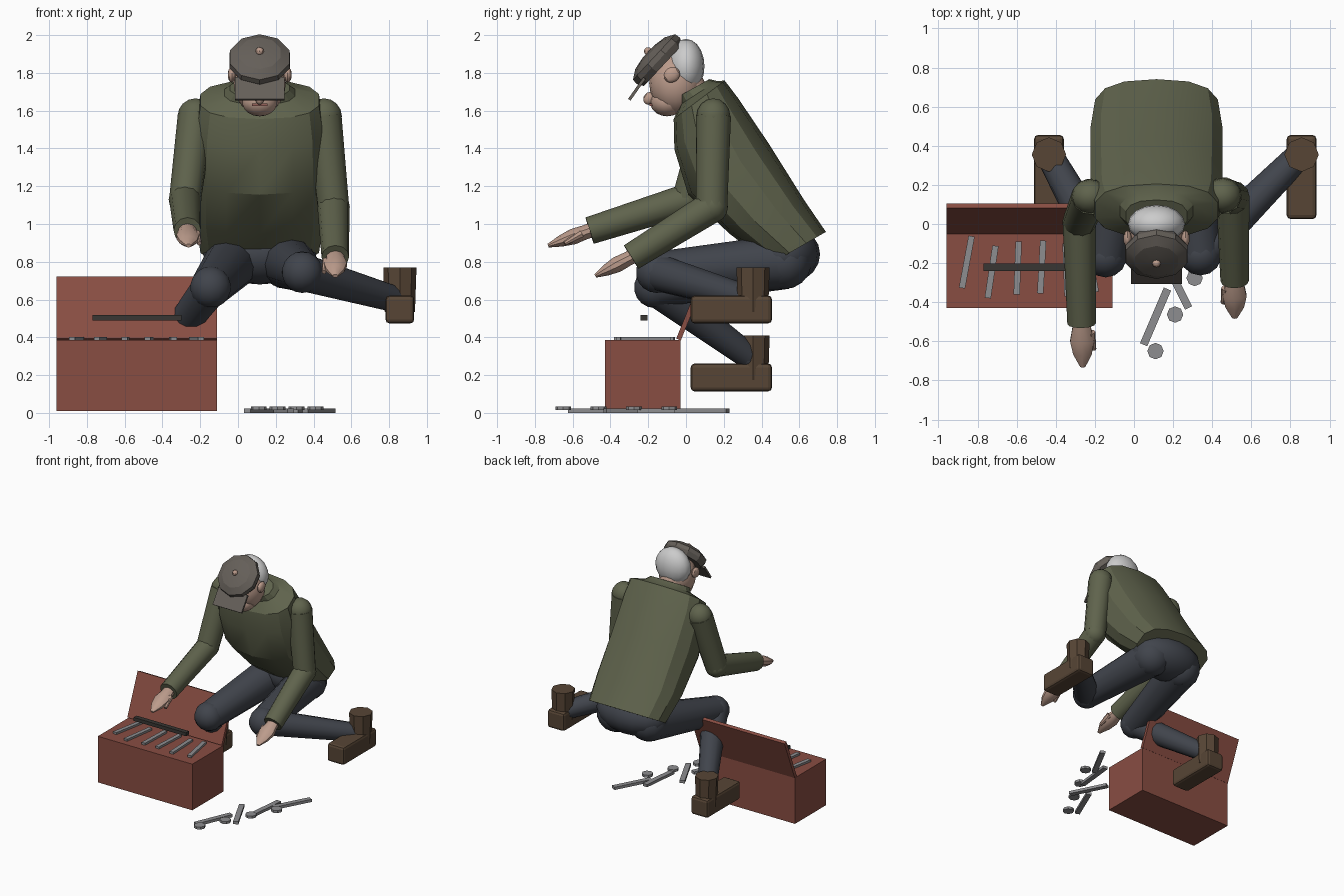
import bpy, bmesh
from math import cos, sin, pi, radians, atan2
from mathutils import Vector as V, Matrix as M

if "Cube" in bpy.data.objects:
    bpy.data.objects.remove(bpy.data.objects["Cube"])


def mat(name, c):
    m = bpy.data.materials.new(name)
    m.diffuse_color = (*c, 1)
    m.use_nodes = True
    m.node_tree.nodes["Principled BSDF"].inputs["Base Color"].default_value = m.diffuse_color
    return m


RED = mat("red_paint", (.25, .075, .055))
GREEN = mat("olive_wool", (.115, .125, .073))
DENIM = mat("dark_denim", (.052, .058, .072))
LEATHER = mat("brown_leather", (.095, .06, .036))
SKIN = mat("skin", (.5, .33, .26))
TWEED = mat("cap_cloth", (.13, .115, .10))
HAIR = mat("grey_hair", (.6, .6, .58))
METAL = mat("metal", (.27, .27, .28))
DARK = mat("dark_handle", (.04, .037, .033))
LIP = mat("lips", (.3, .12, .1))


def finish(bm, name, m, angle=35):
    bmesh.ops.recalc_face_normals(bm, faces=bm.faces)
    me = bpy.data.meshes.new(name)
    bm.to_mesh(me)
    bm.free()
    ob = bpy.data.objects.new(name, me)
    bpy.context.collection.objects.link(ob)
    me.materials.append(m)
    if angle:
        bpy.ops.object.select_all(action='DESELECT')
        ob.select_set(True)
        bpy.context.view_layer.objects.active = ob
        bpy.ops.object.shade_smooth_by_angle(angle=radians(angle))
    return ob


def box(name, c, size, m, rot=(0, 0, 0), bevel=0):
    bm = bmesh.new()
    bmesh.ops.create_cube(bm, size=1, matrix=M.Diagonal((*size, 1)))
    if bevel:
        bmesh.ops.bevel(bm, geom=bm.edges[:], offset=bevel, segments=2, affect='EDGES', profile=.5)
    ob = finish(bm, name, m, 0)
    ob.location, ob.rotation_euler = c, rot
    return ob


def ball(name, c, r, m, rot=(0, 0, 0), seg=14):
    bm = bmesh.new()
    bmesh.ops.create_uvsphere(bm, u_segments=seg, v_segments=seg // 2 + 2, radius=1,
                              matrix=M.Diagonal((*r, 1)))
    ob = finish(bm, name, m)
    ob.location, ob.rotation_euler = c, rot
    return ob


def rod(name, a, b, r1, r2, m, seg=12):
    a, b = V(a), V(b)
    bm = bmesh.new()
    bmesh.ops.create_cone(bm, cap_ends=True, segments=seg, radius1=r1, radius2=r2, depth=(b - a).length,
                          matrix=M.Translation((a + b) / 2) @ (b - a).to_track_quat('Z', 'Y').to_matrix().to_4x4())
    return finish(bm, name, m)


def loft(name, rings, m, n=12, power=2.0, angle=35):
    # each ring: centre, half-axis u, half-axis v
    bm = bmesh.new()
    loops = []
    for c, u, v in rings:
        loop = []
        for i in range(n):
            t = 2 * pi * (i + .5) / n
            ca, sa = [abs(k) ** (2 / power) * (1 if k > 0 else -1) for k in (cos(t), sin(t))]
            loop.append(bm.verts.new(V(c) + V(u) * ca + V(v) * sa))
        loops.append(loop)
    for p, q in zip(loops, loops[1:]):
        for i in range(n):
            bm.faces.new((p[i], p[(i + 1) % n], q[(i + 1) % n], q[i]))
    bm.faces.new(loops[0])
    bm.faces.new(loops[-1])
    return finish(bm, name, m, angle)


CX = .115  # body centre line

# Sweater: rings from hem to neck as front point, back point, half-width
rings = []
for fy, fz, by, bz, w in [(.45, .79, .735, .955, .32), (.24, .95, .62, 1.12, .345),
                          (.02, 1.16, .43, 1.42, .345), (-.055, 1.40, .27, 1.66, .34),
                          (-.06, 1.56, .20, 1.755, .32), (-.025, 1.635, .16, 1.755, .19),
                          (-.04, 1.675, .12, 1.765, .16)]:
    f, b = V((CX, fy, fz)), V((CX, by, bz))
    rings.append(((f + b) / 2, (w, 0, 0), (b - f) / 2 * 1.04))
loft("sweater_body", rings, GREEN, n=14, power=2.5, angle=25)

# Sleeves and hands
for side, s, e, w, h in [
        ("right", (-.225, .14, 1.57), (-.28, .01, 1.13), (-.268, -.51, .965), (-.262, -.73, .885)),
        ("left", (.455, .145, 1.57), (.505, .135, 1.09), (.515, -.29, .825), (.515, -.48, .725))]:
    ball(side + "_shoulder", s, (.095, .09, .095), GREEN, seg=12)
    rod(side + "_upper_sleeve", s, e, .095, .085, GREEN)
    ball(side + "_elbow", e, (.087, .087, .087), GREEN, seg=12)
    rod(side + "_forearm_sleeve", e, w, .085, .073, GREEN)
    w, h = V(w), V(h)
    d = h - w
    up = V((1, 0, 0)).cross(d.normalized())
    loft(side + "_hand", [(w + d * t, V((a, 0, 0)), up * b) for t, a, b in
                          [(-.15, .045, .04), (.1, .05, .038), (.4, .064, .042), (.7, .05, .03), (1, .014, .01)]],
         SKIN, n=10)
    k = 1 if side == "right" else -1
    p = w + d * .2 + V((.045 * k, 0, 0))
    rod(side + "_thumb", p, p + d * .4 + V((.015 * k, 0, -.02)), .024, .012, SKIN, 8)

# Hips, trousers and boots
ball("hips", (CX, .52, .84), (.30, .19, .16), DENIM, seg=16)
for side, hip, knee, ankle, boot in [
        ("right", (-.03, .52, .80), (-.145, -.165, .665), (-.42, .33, .30), (-.435, .355, .115)),
        ("left", (.26, .52, .80), (.34, -.155, .745), (.84, .345, .60), (.857, .355, .475))]:
    ball(side + "_seat", hip, (.15, .145, .145), DENIM)
    rod(side + "_thigh", hip, knee, .145, .108, DENIM)
    ball(side + "_knee", knee, (.11, .11, .11), DENIM)
    rod(side + "_shin", knee, ankle, .1, .07, DENIM)
    ball(side + "_ankle", ankle, (.072, .072, .072), DENIM, seg=12)
    x, y, z = boot
    box(side + "_boot_foot", (x, .24, z + .0725), (.152, .43, .147), LEATHER, bevel=.02)
    rod(side + "_boot_shaft", (x, y, z + .06), (x, y, z + .295), .08, .088, LEATHER, 8)

# Head
rod("neck", (CX, .08, 1.6), (CX, .0, 1.75), .085, .09, SKIN)
ball("face", (CX, -.055, 1.745), (.138, .14, .165), SKIN, seg=16)
ball("jaw", (CX, -.1, 1.645), (.095, .09, .075), SKIN)
ball("hair", (CX, .0, 1.835), (.146, .098, .145), HAIR, seg=16)
ball("nose", (CX, -.195, 1.665), (.024, .03, .035), SKIN, (radians(-30), 0, 0), 10)
box("mouth", (CX, -.183, 1.632), (.08, .02, .012), LIP)
for k, side in ((-1, "right"), (1, "left")):
    ball(side + "_ear", (CX + k * .148, -.075, 1.79), (.022, .045, .04), SKIN, (radians(35), 0, 0), 10)

# Flat cap with button and peak
n = V((0, -.73, .68))
c = V((CX, -.132, 1.85))
side = V((0, .68, .73))
loft("cap", [(c + n * h, V((r, 0, 0)), side * r) for h, r in
             [(-.015, .15), (.02, .168), (.05, .165), (.08, .115), (.092, .045)]], TWEED, n=10, angle=20)
ball("cap_button", c + n * .094, (.022, .022, .022), SKIN, seg=8)
box("cap_peak", (CX, -.26, 1.715), (.26, .14, .016), TWEED, (radians(55), 0, 0))

# Toolbox with open lid and loose handle bar
box("toolbox", (-.535, -.23, .1975), (.85, .40, .375), RED)
box("toolbox_lid", (-.535, .027, .553), (.85, .026, .355), RED, (radians(-22), 0, 0))
box("toolbox_handle", (-.535, -.222, .503), (.47, .038, .028), DARK)

# Tools in the box: centre x, centre y, lean in x
for i, (x, y, dx) in enumerate([(-.855, -.195, .05), (-.728, -.245, .04), (-.595, -.225, .01),
                                (-.472, -.22, .015), (-.345, -.235, -.01), (-.22, -.215, -.05)]):
    box(f"box_tool_{i + 1}", (x, y, .392), (.032, .27, .02), METAL, (0, 0, -atan2(dx, .27)))

# Spanners and sockets on the floor
for i, (x, y, dx) in enumerate([(.11, -.475, .12), (.21, -.29, -.14), (.315, -.1, .03), (.425, .085, .15)]):
    box(f"floor_tool_{i + 1}", (x, y, .011), (.04, .31, .022), METAL, (0, 0, -atan2(dx, .28)))
    sx, sy = .11 + .1 * i, -.65 + .187 * i
    rod(f"floor_socket_{i + 1}", (sx, sy, .015), (sx, sy, .035), .042, .042, METAL, 8)
